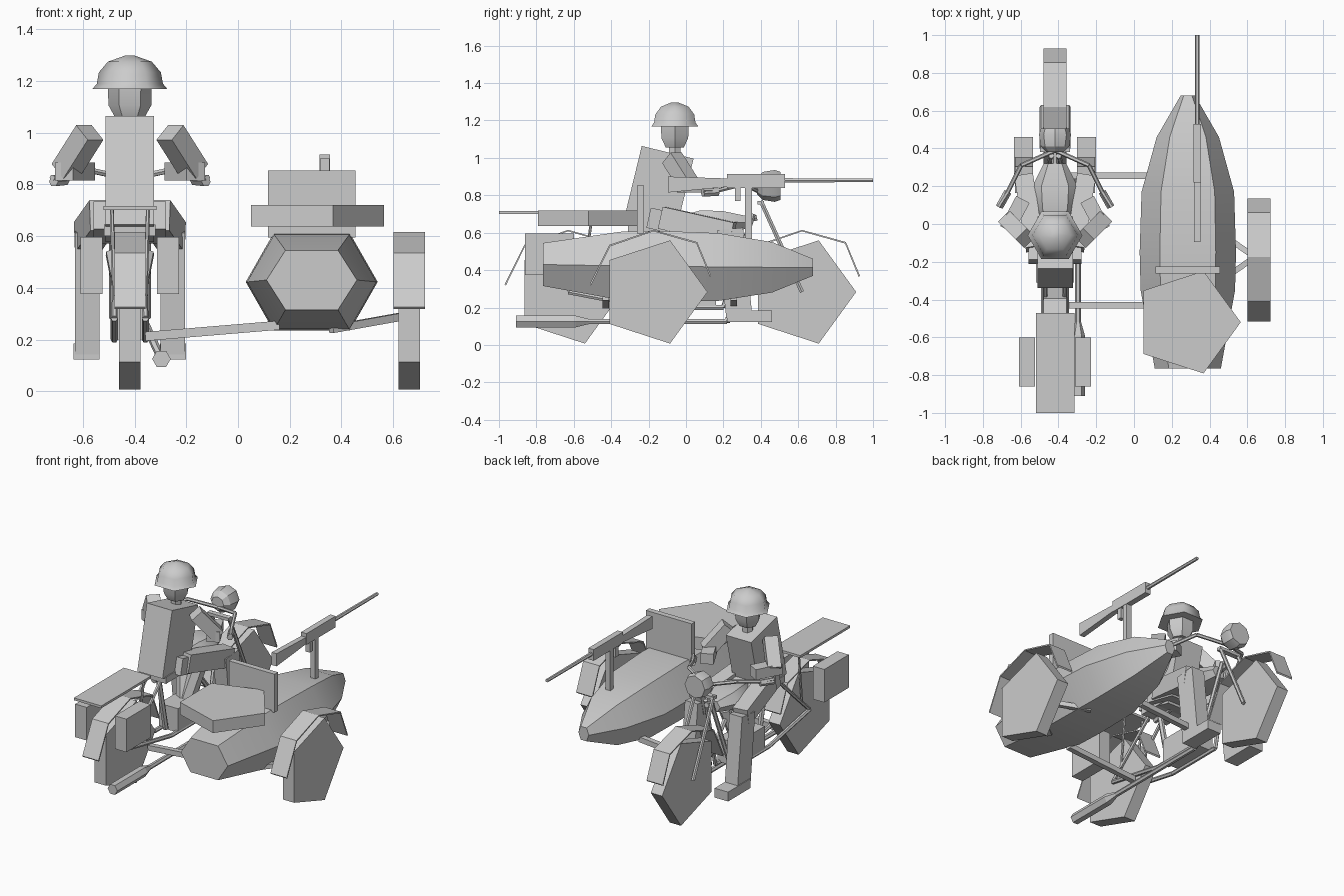
import bpy, bmesh, math
from mathutils import Vector

cube = bpy.data.objects.get("Cube")
if cube:
    bpy.data.objects.remove(cube)

grey = bpy.data.materials.new("plain_grey")
grey.use_nodes = True
grey.diffuse_color = (0.6, 0.6, 0.6, 1)
grey.node_tree.nodes["Principled BSDF"].inputs["Base Color"].default_value = (0.6, 0.6, 0.6, 1)

BIKE = -0.418  # x of the motorcycle's centre plane
SIDECAR = 0.285


def loft(name, rings, smooth=0):
    """Skin a list of equal-length point rings and cap both ends."""
    bm = bmesh.new()
    loops = [[bm.verts.new(p) for p in ring] for ring in rings]
    n = len(loops[0])
    for a, b in zip(loops, loops[1:]):
        for i in range(n):
            j = (i + 1) % n
            bm.faces.new((a[i], a[j], b[j], b[i]))
    bm.faces.new(loops[0])
    bm.faces.new(loops[-1])
    bmesh.ops.recalc_face_normals(bm, faces=bm.faces)
    mesh = bpy.data.meshes.new(name)
    bm.to_mesh(mesh)
    bm.free()
    mesh.materials.append(grey)
    obj = bpy.data.objects.new(name, mesh)
    bpy.context.collection.objects.link(obj)
    if smooth:
        bpy.ops.object.select_all(action="DESELECT")
        obj.select_set(True)
        bpy.context.view_layer.objects.active = obj
        bpy.ops.object.shade_smooth_by_angle(angle=math.radians(smooth))
    return obj


def frame(p, q):
    d = (q - p).normalized()
    ref = Vector((0, 1, 0)) if abs(d.z) > 0.999 else Vector((0, 0, 1))
    u = ref.cross(d).normalized()
    return u, d.cross(u)


def beam(name, p, q, w, h):
    """Square bar from p to q; w is its level width, h its other side."""
    p, q = Vector(p), Vector(q)
    u, v = frame(p, q)
    corners = [u * (a * w / 2) + v * (b * h / 2) for a, b in ((-1, -1), (1, -1), (1, 1), (-1, 1))]
    return loft(name, [[c + e for c in corners] for e in (p, q)])


def box(name, x, y, z):
    return beam(name, (sum(x) / 2, y[0], sum(z) / 2), (sum(x) / 2, y[1], sum(z) / 2), x[1] - x[0], z[1] - z[0])


def tube(name, p, q, stations, n=6, smooth=0):
    """Turned part from p to q; stations are (fraction along, radius)."""
    p, q = Vector(p), Vector(q)
    u, v = frame(p, q)
    turn = [math.tau * i / n for i in range(n)]
    rings = [[p.lerp(q, t) + (u * math.cos(a) + v * math.sin(a)) * r for a in turn] for t, r in stations]
    return loft(name, rings, smooth)


def rod(name, points, r, n=6):
    for i, (p, q) in enumerate(zip(points, points[1:])):
        tube(f"{name}_{i + 1}", p, q, ((0, r), (1, r)), n)


def side(dx, y, z):
    return (BIKE + dx, y, z)


# Wheels and their bent-sheet mudguards
ARC = ((-0.34, 0.325), (-0.235, 0.535), (0, 0.615), (0.235, 0.55), (0.31, 0.37))
for name, x, y in (("front", BIKE, 0.62), ("rear", BIKE, -0.63), ("sidecar", 0.662, -0.175)):
    tube(name + "_wheel", (x - 0.042, y, 0.283), (x + 0.042, y, 0.283), ((0, 0.29), (1, 0.29)), 5)
    rings = []
    for dy, z in ARC:
        rings.append([(x + s * 0.06, y + dy * k, z + e) for s, e, k in
                      ((-1, 0, 1), (1, 0, 1), (1, -0.008, 0.98), (-1, -0.008, 0.98))])
    loft(name + "_mudguard", rings)

# Sidecar body with hexagonal sections
HULL = ((-0.765, 0.175, 0.545, 0.315), (-0.35, 0.25, 0.605, 0.24), (-0.15, 0.255, 0.61, 0.235),
        (0.17, 0.245, 0.598, 0.235), (0.46, 0.165, 0.55, 0.28), (0.68, 0.038, 0.46, 0.37))
sections = []
for y, w, top, low in HULL:
    mid = (top + low) / 2
    sections.append([(SIDECAR + k * w, y, z) for k, z in
                     ((-1, mid), (-0.58, top), (0.58, top), (1, mid), (0.58, low), (-0.58, low))])
loft("sidecar_body", sections, 30)
box("sidecar_backrest", (0.115, 0.455), (-0.262, -0.225), (0.595, 0.853))
tube("spare_wheel", (0.28, -0.52, 0.637), (0.28, -0.52, 0.72), ((0, 0.285), (1, 0.285)), 5)

# Sidecar chassis links
for y in (-0.43, 0.255):
    beam("sidecar_link", (BIKE + 0.06, y, 0.212), (0.16, y, 0.255), 0.035, 0.035)
for y in (0.02, -0.37):
    beam("wheel_arm", (0.36, y, 0.24), (0.64, -0.175, 0.29), 0.03, 0.03)

# Mounted gun
GUN = 0.335
box("gun_post", (GUN - 0.018, GUN + 0.018), (0.315, 0.352), (0.57, 0.84))
box("gun_receiver", (GUN - 0.02, GUN + 0.02), (0.22, 0.53), (0.84, 0.915))
box("gun_grip", (GUN - 0.015, GUN + 0.015), (0.262, 0.292), (0.77, 0.85))
loft("gun_stock", [[(GUN + s * 0.018, y, z) for s, z in ((-1, lo), (1, lo), (1, hi), (-1, hi))]
                   for y, lo, hi in ((-0.095, 0.815, 0.9), (0.22, 0.845, 0.89))])
tube("gun_barrel", (GUN, 0.53, 0.88), (GUN, 1.0, 0.88), ((0, 0.013), (1, 0.011)), 6)

# Fuel tank, saddle, engine and frame
tank = []
for y, w, top, low in ((-0.03, 0.05, 0.69, 0.62), (0.08, 0.11, 0.72, 0.61), (0.2, 0.12, 0.715, 0.6), (0.32, 0.06, 0.69, 0.62)):
    tank.append([side(k * w, y, z) for k, z in
                 ((-1, (top + low) / 2), (-0.6, top), (0.6, top), (1, (top + low) / 2), (0.6, low), (-0.6, low))])
loft("fuel_tank", tank, 30)
box("saddle", (BIKE - 0.1, BIKE + 0.1), (-0.31, -0.03), (0.6, 0.645))
box("engine_block", (BIKE - 0.07, BIKE + 0.07), (-0.14, 0.16), (0.2, 0.36))
for s, name in ((-1, "right"), (1, "left")):
    tube(name + "_cylinder", side(s * 0.01, 0.04, 0.34), side(s * 0.05, 0.1, 0.54), ((0, 0.05), (1, 0.05)), 6)
    rod(name + "_frame_rail", [side(s * 0.06, -0.63, 0.283), side(s * 0.06, -0.2, 0.2),
                               side(s * 0.06, 0.2, 0.2), side(s * 0.02, 0.36, 0.7)], 0.014)
    rod(name + "_seat_stay", [side(s * 0.06, -0.63, 0.283), side(s * 0.05, -0.3, 0.6)], 0.012)
    rod(name + "_fork_leg", [side(s * 0.068, 0.4, 0.77), side(s * 0.068, 0.62, 0.283)], 0.013)
rod("top_tube", [side(0, -0.3, 0.59), side(0, 0.38, 0.68)], 0.018)
rod("seat_tube", [side(0, -0.25, 0.6), side(0, -0.17, 0.22)], 0.018)
beam("fork_bridge", side(-0.08, 0.4, 0.76), side(0.08, 0.4, 0.76), 0.035, 0.02)

# Headlamp
tube("headlamp", side(0, 0.38, 0.85), side(0, 0.505, 0.85),
     ((0, 0.045), (0.25, 0.075), (0.75, 0.085), (1, 0.075)), 8, 30)

# Exhaust
PIPE = 0.122
tube("silencer", side(PIPE, -0.91, 0.125), side(PIPE, -0.52, 0.125), ((0, 0.036), (0.82, 0.036), (1, 0.016)), 6)
rod("exhaust_pipe", [side(PIPE, -0.53, 0.125), side(PIPE, 0.22, 0.125), side(0.05, 0.28, 0.28), side(0.04, 0.12, 0.48)], 0.016)

# Rack and panniers
box("luggage_rack", (BIKE - 0.102, BIKE + 0.102), (-1.0, -0.47), (0.7, 0.716))
for s, name in ((-1, "right"), (1, "left")):
    box(name + "_pannier", sorted((BIKE + s * 0.105, BIKE + s * 0.19)), (-0.86, -0.6), (0.375, 0.597))
    rod(name + "_rack_stay", [side(s * 0.07, -0.5, 0.705), side(s * 0.06, -0.55, 0.35)], 0.008)

# Rider's body, head and helmet
beam("torso", side(0, -0.2, 0.61), side(0, -0.098, 1.03), 0.188, 0.285)
beam("hips", side(0, -0.2, 0.68), side(0, 0.04, 0.625), 0.28, 0.11)
tube("neck", side(0, -0.06, 1.0), side(0, -0.06, 1.09), ((0, 0.035), (1, 0.035)), 6)
tube("head", side(0, -0.06, 1.055), side(0, -0.06, 1.2), ((0, 0.055), (0.35, 0.083), (1, 0.085)), 6, 30)
tube("helmet", side(0, -0.06, 1.168), side(0, -0.06, 1.297),
     ((0, 0.145), (0.16, 0.128), (0.5, 0.12), (0.82, 0.085), (1, 0.02)), 6, 65)

# Limbs and handlebar, mirrored across the motorcycle
for s, name in ((-1, "right"), (1, "left")):
    beam(name + "_upper_arm", side(s * 0.155, -0.075, 1.0), side(s * 0.25, 0.02, 0.85), 0.085, 0.085)
    beam(name + "_forearm", side(s * 0.255, -0.03, 0.85), side(s * 0.17, 0.13, 0.85), 0.08, 0.07)
    beam(name + "_thigh", side(s * 0.105, -0.13, 0.68), side(s * 0.165, 0.25, 0.595), 0.1, 0.12)
    beam(name + "_shin", side(s * 0.165, 0.235, 0.62), side(s * 0.165, 0.285, 0.15), 0.095, 0.14)
    box(name + "_boot", sorted((BIKE + s * 0.117, BIKE + s * 0.217)), (0.22, 0.46), (0.122, 0.185))
    rod(name + "_handlebar", [side(0, 0.39, 0.82), side(s * 0.18, 0.31, 0.86),
                              side(s * 0.25, 0.17, 0.825), side(s * 0.3, 0.09, 0.825)], 0.012)
    tube(name + "_grip", side(s * 0.25, 0.17, 0.815), side(s * 0.295, 0.09, 0.81), ((0, 0.02), (1, 0.02)), 6)
